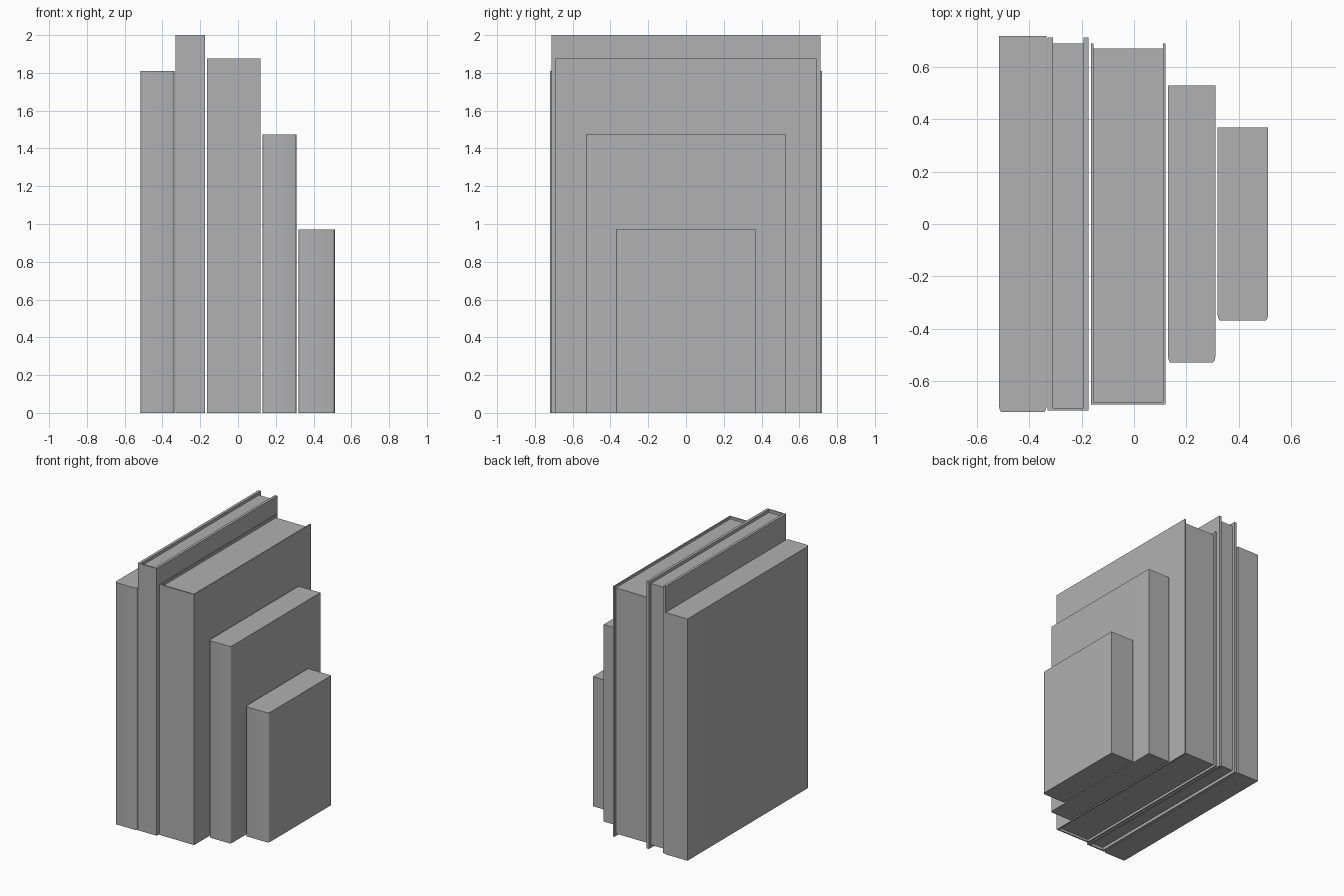
import bpy, bmesh, math

cube = bpy.data.objects.get("Cube")
if cube:
    bpy.data.objects.remove(cube, do_unlink=True)

grey = bpy.data.materials.new("plain_grey")
grey.use_nodes = True
grey.diffuse_color = (0.44, 0.44, 0.44, 1)
grey.node_tree.nodes["Principled BSDF"].inputs["Base Color"].default_value = grey.diffuse_color


def extrude_outline(name, outline, bottom, top):
    """Raise a plan outline into a solid, smooth only across gentle angles."""
    bm = bmesh.new()
    base = bm.faces.new([bm.verts.new((x, y, bottom)) for x, y in outline])
    grown = bmesh.ops.extrude_face_region(bm, geom=[base])["geom"]
    raised = [v for v in grown if isinstance(v, bmesh.types.BMVert)]
    bmesh.ops.translate(bm, verts=raised, vec=(0, 0, top - bottom))
    bmesh.ops.recalc_face_normals(bm, faces=bm.faces)
    mesh = bpy.data.meshes.new(name)
    bm.to_mesh(mesh)
    bm.free()
    mesh.materials.append(grey)
    obj = bpy.data.objects.new(name, mesh)
    bpy.context.collection.objects.link(obj)
    bpy.ops.object.select_all(action="DESELECT")
    obj.select_set(True)
    bpy.context.view_layer.objects.active = obj
    bpy.ops.object.shade_smooth_by_angle(angle=math.radians(35))


def paperback(name, left, right, depth, height, rx=0.012, ry=0.025, steps=5):
    """Solid block with softly rounded spine corners at the front."""
    arc = [(math.cos(a), math.sin(a))
           for a in (math.pi / 2 * i / steps for i in range(steps + 1))]
    front_left = [(left + rx - rx * c, ry - depth - ry * s) for c, s in arc]
    front_right = [(right - rx + rx * c, ry - depth - ry * s) for c, s in reversed(arc)]
    outline = front_left + front_right + [(right, depth), (left, depth)]
    extrude_outline(name, outline, 0, height)


def hardback(name, left, right, depth, height, board, spine, inset):
    """U-shaped cover wrapped around a recessed page block."""
    l, r, f = left + board, right - board, spine - depth
    cover = [(left, -depth), (right, -depth), (right, depth), (r, depth),
             (r, f), (l, f), (l, depth), (left, depth)]
    extrude_outline(name + "_cover", cover, 0, height)
    back = depth - inset
    pages = [(l, f), (r, f), (r, back), (l, back)]
    extrude_outline(name + "_pages", pages, inset, height - inset)


# Row of books, from the model's right to its left
paperback("large_paperback", -0.516, -0.335, 0.72, 1.81)
hardback("tall_hardback", -0.33, -0.174, 0.713, 2.0, 0.02, 0.01, 0.022)
hardback("thick_hardback", -0.165, 0.12, 0.69, 1.875, 0.01, 0.01, 0.018)
paperback("medium_paperback", 0.13, 0.311, 0.53, 1.475)
paperback("small_paperback", 0.32, 0.513, 0.37, 0.97)
